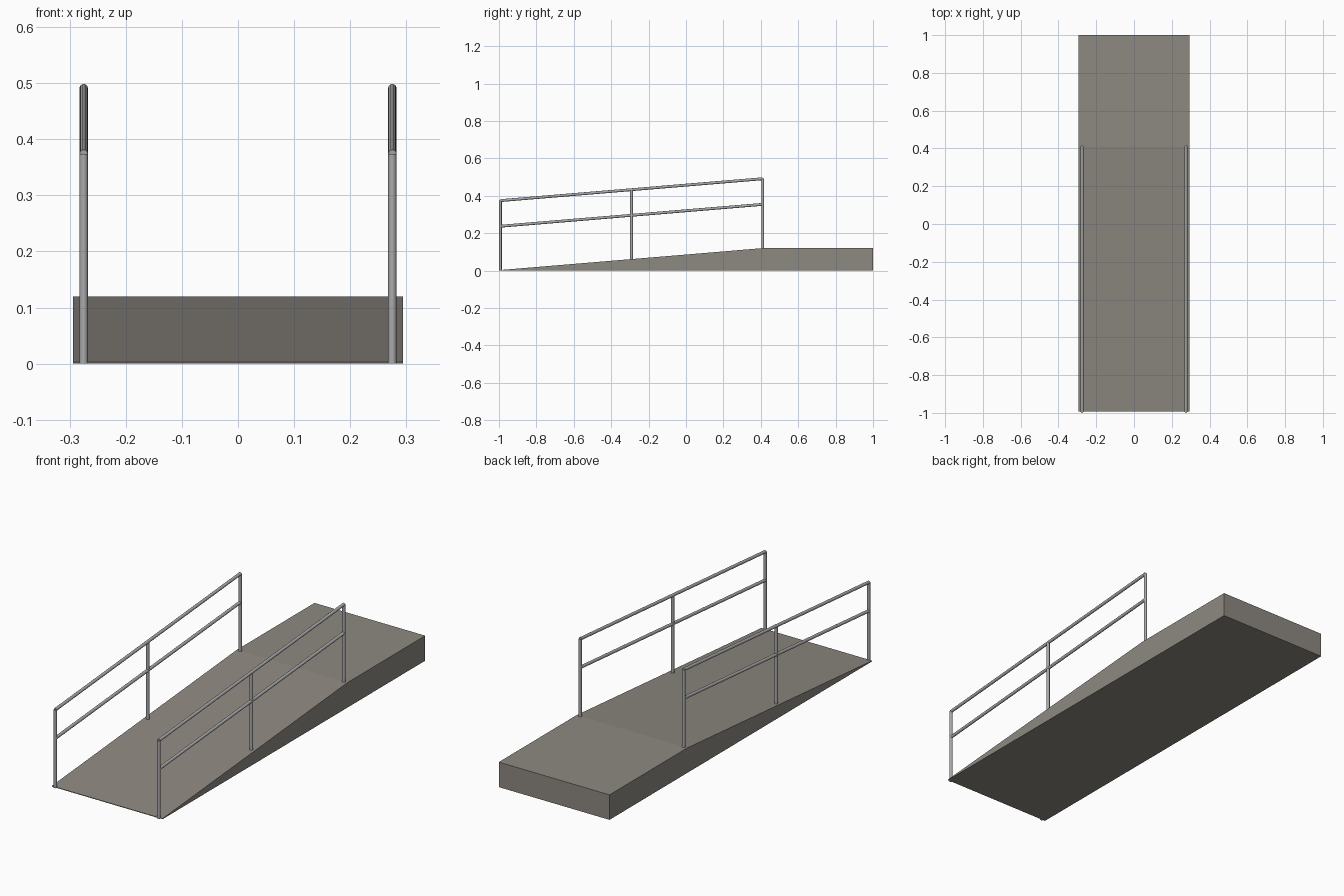
import bpy, bmesh, math
from mathutils import Vector

cube = bpy.data.objects.get("Cube")
if cube:
    bpy.data.objects.remove(cube, do_unlink=True)


def material(name, color):
    m = bpy.data.materials.new(name)
    m.use_nodes = True
    m.diffuse_color = color
    m.node_tree.nodes["Principled BSDF"].inputs["Base Color"].default_value = color
    return m


concrete = material("warm grey concrete", (0.27, 0.25, 0.22, 1))
steel = material("grey steel", (0.40, 0.40, 0.41, 1))

HALF_WIDTH = 0.294
RAIL_X = 0.275
RADIUS = 0.0075
START, CREST, END = -0.9925, 0.41, 1.0
LIP, HEIGHT = 0.003, 0.12
RAIL_HEIGHTS = {"mid_rail": 0.234, "top_rail": 0.371}


def deck_z(y):
    return LIP + (HEIGHT - LIP) * (y - START) / (CREST - START)


# Ramp and landing: one side profile extruded across the width
bm = bmesh.new()
profile = [(START, 0), (END, 0), (END, HEIGHT), (CREST, HEIGHT), (START, LIP)]
side = bm.faces.new([bm.verts.new((-HALF_WIDTH, y, z)) for y, z in profile])
new = bmesh.ops.extrude_face_region(bm, geom=[side])["geom"]
bmesh.ops.translate(bm, vec=(2 * HALF_WIDTH, 0, 0),
                    verts=[v for v in new if isinstance(v, bmesh.types.BMVert)])
bmesh.ops.recalc_face_normals(bm, faces=bm.faces)
mesh = bpy.data.meshes.new("ramp")
bm.to_mesh(mesh)
bm.free()
mesh.materials.append(concrete)
bpy.context.collection.objects.link(bpy.data.objects.new("ramp", mesh))


def tube(name, a, b):
    a, b = Vector(a), Vector(b)
    bpy.ops.mesh.primitive_cylinder_add(vertices=16, radius=RADIUS,
                                        depth=(b - a).length, location=(a + b) / 2)
    ob = bpy.context.object
    ob.name = name
    ob.rotation_euler = (b - a).to_track_quat("Z", "Y").to_euler()
    ob.data.materials.append(steel)
    bpy.ops.object.shade_smooth_by_angle(angle=math.radians(40))


# Handrails on both sides: three posts and two sloping rails each
posts = {"front": START, "middle": (START + CREST) / 2, "back": CREST}
for label, x in (("right", -RAIL_X), ("left", RAIL_X)):
    for place, y in posts.items():
        base = 0 if place == "front" else deck_z(y)
        tube(f"{label}_{place}_post", (x, y, base),
             (x, y, deck_z(y) + RAIL_HEIGHTS["top_rail"]))
    for rail, h in RAIL_HEIGHTS.items():
        tube(f"{label}_{rail}", (x, START, deck_z(START) + h),
             (x, CREST, deck_z(CREST) + h))
